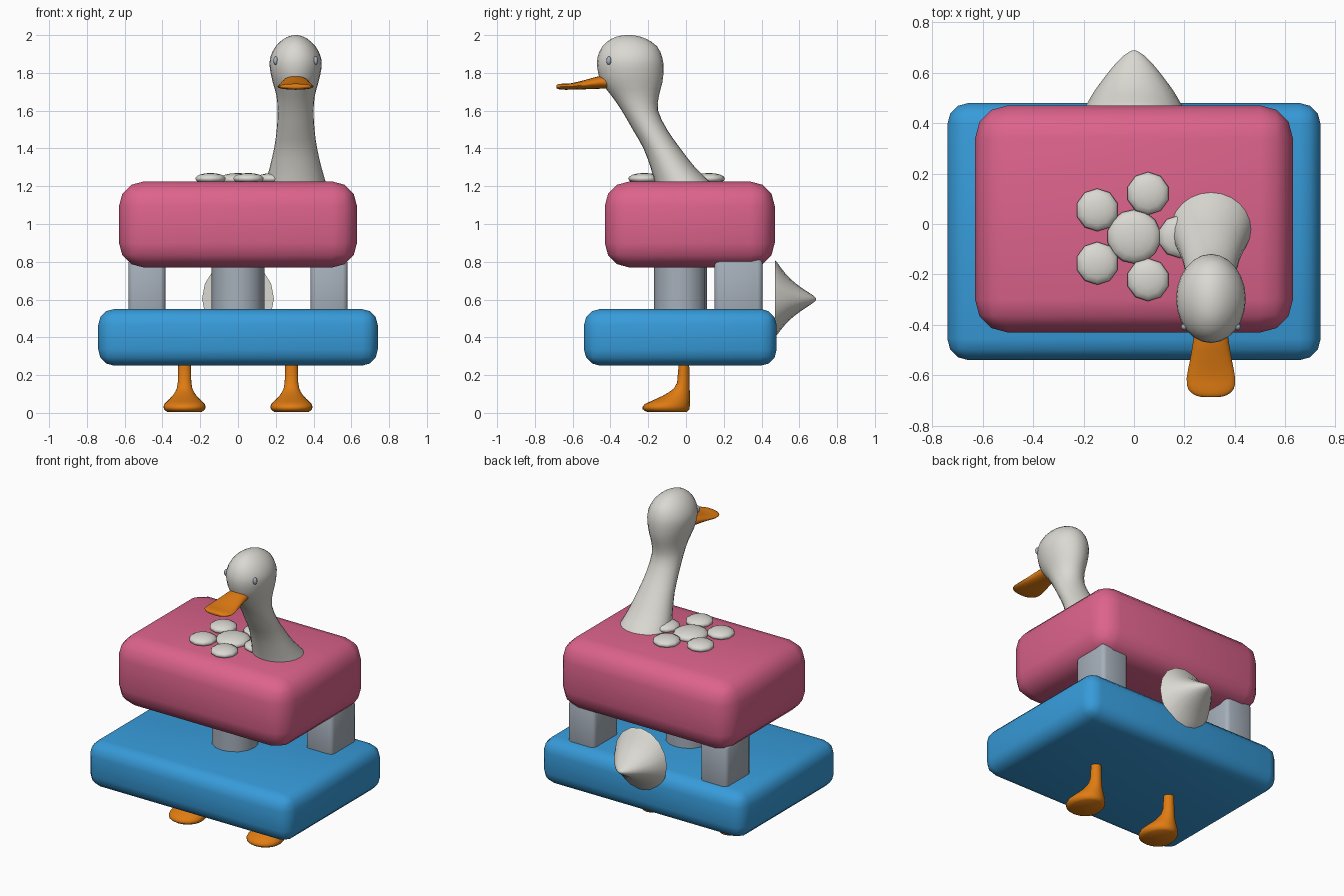
import bpy, bmesh, math
from mathutils import Vector

if "Cube" in bpy.data.objects:
    bpy.data.objects.remove(bpy.data.objects["Cube"])


def material(name, color):
    m = bpy.data.materials.new(name)
    m.diffuse_color = (*color, 1)
    m.use_nodes = True
    m.node_tree.nodes["Principled BSDF"].inputs["Base Color"].default_value = m.diffuse_color
    return m


BLUE = material("blue", (0.038, 0.33, 0.70))
PINK = material("pink", (0.72, 0.125, 0.26))
WHITE = material("off white", (0.70, 0.69, 0.64))
ORANGE = material("orange", (0.74, 0.20, 0.006))
GREY = material("blue grey", (0.38, 0.43, 0.49))


def finish(name, bm, mat, angle=50):
    bmesh.ops.recalc_face_normals(bm, faces=bm.faces)
    me = bpy.data.meshes.new(name)
    bm.to_mesh(me)
    bm.free()
    ob = bpy.data.objects.new(name, me)
    bpy.context.collection.objects.link(ob)
    me.materials.append(mat)
    bpy.ops.object.select_all(action='DESELECT')
    ob.select_set(True)
    bpy.context.view_layer.objects.active = ob
    bpy.ops.object.shade_smooth_by_angle(angle=math.radians(angle))
    return ob


def rounded_box(name, lo, hi, radius, mat, segments=3):
    bm = bmesh.new()
    bmesh.ops.create_cube(bm, size=1)
    lo, hi = Vector(lo), Vector(hi)
    for v in bm.verts:
        v.co = Vector([lo[i] + (hi[i] - lo[i]) * (v.co[i] + 0.5) for i in range(3)])
    bmesh.ops.bevel(bm, geom=bm.edges[:], offset=radius, segments=segments,
                    profile=0.5, affect='EDGES')
    return finish(name, bm, mat)


def ellipsoid(name, center, radii, mat, segs=12, rings=8):
    bm = bmesh.new()
    bmesh.ops.create_uvsphere(bm, u_segments=segs, v_segments=rings, radius=1)
    for v in bm.verts:
        v.co = Vector([center[i] + radii[i] * v.co[i] for i in range(3)])
    return finish(name, bm, mat, 80)


def refine(rings, steps):
    """Smooth in-between rings (Catmull-Rom)."""
    out = []
    for i in range(len(rings) - 1):
        p = [rings[max(0, min(len(rings) - 1, i + k))] for k in (-1, 0, 1, 2)]
        for s in range(steps):
            t = s / steps
            out.append([0.5 * (2 * b + (c - a) * t + (2 * a - 5 * b + 4 * c - d) * t * t
                               + (3 * b - a - 3 * c + d) * t ** 3)
                        for a, b, c, d in zip(*p)])
    return out + [rings[-1]]


def loft(name, rings, x, mat, axis='z', sides=20, steps=2, flare=0):
    """Elliptic rings (position, centre, x radius, other radius) along an axis."""
    bm = bmesh.new()
    loops = []
    for pos, c, rx, r in refine(rings, steps):
        loop = []
        for k in range(sides):
            a = 2 * math.pi * k / sides
            s = math.sin(a)
            u, w = x + rx * math.cos(a) * (1 - flare * s), c + r * s
            loop.append(bm.verts.new((u, w, pos) if axis == 'z' else (u, pos, w)))
        loops.append(loop)
    for l0, l1 in zip(loops, loops[1:]):
        for k in range(sides):
            j = (k + 1) % sides
            bm.faces.new((l0[k], l0[j], l1[j], l1[k]))
    bm.faces.new(loops[0])
    bm.faces.new(loops[-1])
    return finish(name, bm, mat, 60)


# Base slab and seat block
rounded_box("base", (-0.74, -0.54, 0.25), (0.74, 0.48, 0.55), 0.085, BLUE)
rounded_box("seat", (-0.63, -0.43, 0.77), (0.63, 0.47, 1.225), 0.13, PINK)

# Front column and the two rear posts
loft("front_column", [(0.5, -0.03, 0.14, 0.14), (0.85, -0.03, 0.14, 0.14)],
     0, GREY, sides=16, steps=1)
for side, sx in (("left", -1), ("right", 1)):
    xs = sorted((sx * 0.385, sx * 0.58))
    rounded_box("rear_post_" + side, (xs[0], 0.15, 0.48), (xs[1], 0.405, 0.82),
                0.025, GREY, 2)
    # Leg with webbed foot: rings of (z, y centre, x radius, y radius)
    foot = [(0.005, -0.10, 0.09, 0.105), (0.02, -0.106, 0.109, 0.124),
            (0.045, -0.10, 0.108, 0.12), (0.075, -0.068, 0.078, 0.088),
            (0.11, -0.035, 0.05, 0.055), (0.16, -0.014, 0.036, 0.033),
            (0.30, -0.012, 0.033, 0.028)]
    loft("foot_" + side, foot, sx * 0.283, ORANGE, steps=2, flare=0.12)
    # Eye
    ellipsoid("eye_" + side, (0.305 + sx * 0.105, -0.408, 1.865),
              (0.014, 0.014, 0.022), GREY, 10, 8)

# Neck and head, rings from (z, front y, back y, x radius)
profile = [(1.16, -0.15, 0.18, 0.18), (1.22, -0.165, 0.13, 0.16),
           (1.30, -0.188, 0.048, 0.137), (1.40, -0.225, -0.03, 0.114),
           (1.50, -0.282, -0.10, 0.100), (1.60, -0.34, -0.148, 0.095),
           (1.68, -0.395, -0.143, 0.102), (1.75, -0.448, -0.125, 0.121),
           (1.82, -0.469, -0.119, 0.136), (1.88, -0.469, -0.125, 0.135),
           (1.94, -0.443, -0.153, 0.106), (1.98, -0.395, -0.21, 0.063),
           (1.996, -0.35, -0.26, 0.028), (2.0, -0.315, -0.295, 0.006)]
loft("neck_and_head", [(z, (f + b) / 2, rx, (b - f) / 2) for z, f, b, rx in profile],
     0.305, WHITE, sides=24)

# Beak: rings of (y, z centre, x radius, z radius)
loft("beak", [(-0.38, 1.752, 0.06, 0.034), (-0.46, 1.749, 0.07, 0.033),
              (-0.54, 1.737, 0.083, 0.024), (-0.61, 1.728, 0.096, 0.017),
              (-0.655, 1.727, 0.09, 0.016), (-0.68, 1.727, 0.06, 0.012),
              (-0.686, 1.727, 0.03, 0.006)], 0.305, ORANGE, axis='y')

# Tail
loft("tail", [(0.47, 0.605, 0.19, 0.205), (0.485, 0.605, 0.182, 0.188),
              (0.53, 0.603, 0.155, 0.13), (0.58, 0.602, 0.118, 0.084),
              (0.63, 0.602, 0.078, 0.048), (0.67, 0.602, 0.038, 0.022),
              (0.688, 0.602, 0.008, 0.005)], 0, WHITE, axis='y', sides=16)

# Flower on the seat
ellipsoid("flower_centre", (0, -0.05, 1.235), (0.107, 0.107, 0.035), WHITE, 14, 8)
for i in range(5):
    a = 2 * math.pi * i / 5
    ellipsoid("flower_petal_%d" % (i + 1),
              (0.18 * math.cos(a), -0.05 + 0.18 * math.sin(a), 1.24),
              (0.085, 0.085, 0.03), WHITE, 10, 8)
